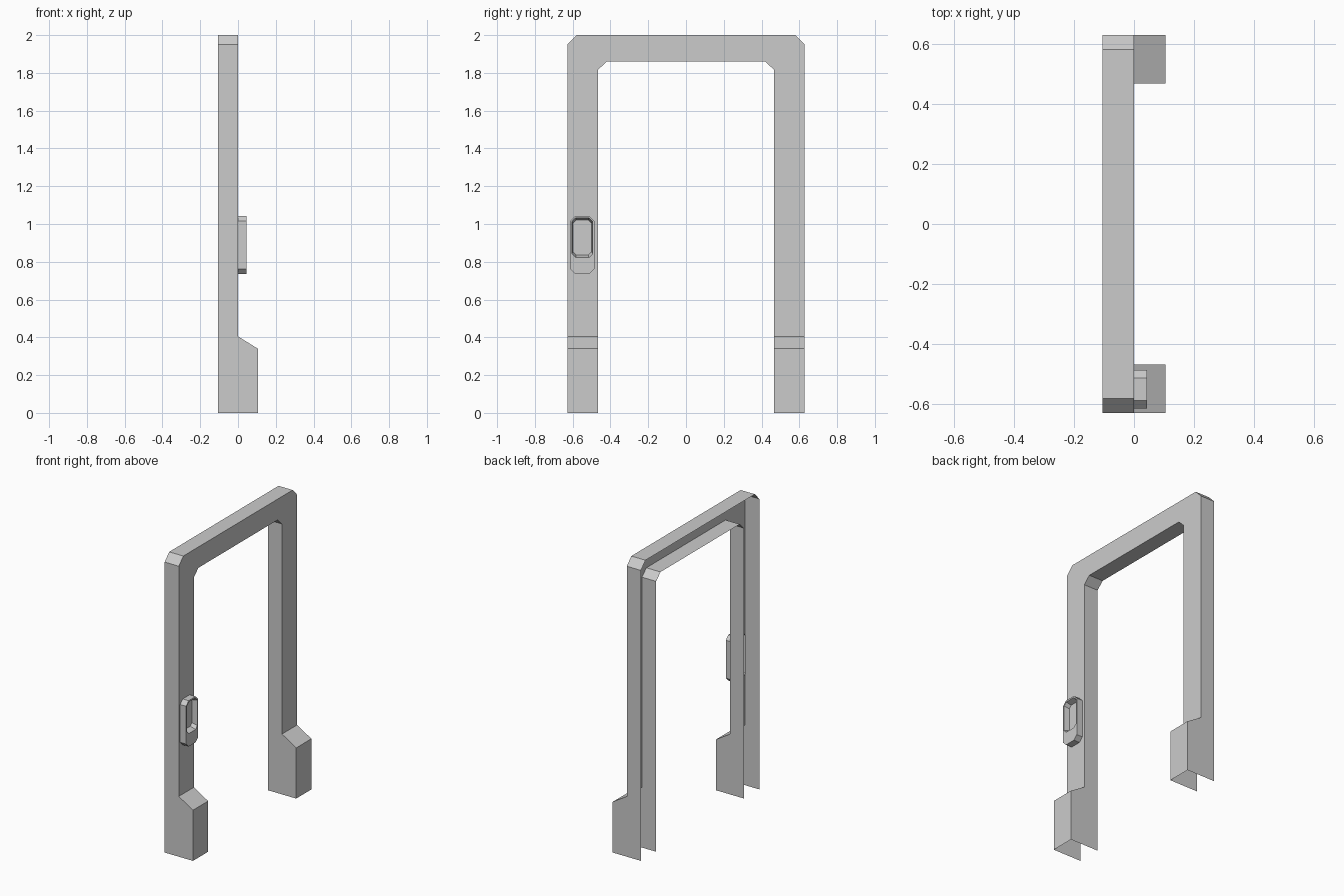
import bpy, bmesh

if "Cube" in bpy.data.objects:
    bpy.data.objects.remove(bpy.data.objects["Cube"])


def make_object(name, build):
    bm = bmesh.new()
    build(bm)
    bmesh.ops.remove_doubles(bm, verts=bm.verts[:], dist=1e-5)
    bmesh.ops.recalc_face_normals(bm, faces=bm.faces[:])
    mesh = bpy.data.meshes.new(name)
    bm.to_mesh(mesh)
    bm.free()
    obj = bpy.data.objects.new(name, mesh)
    bpy.context.collection.objects.link(obj)
    return obj


def bridge(bm, rows, closed=False):
    """Quads between consecutive rows of points."""
    rows = [[bm.verts.new(p) for p in row] for row in rows]
    for a, b in zip(rows, rows[1:]):
        n = len(a)
        for i in range(n if closed else n - 1):
            j = (i + 1) % n
            bm.faces.new((a[i], a[j], b[j], b[i]))
    return rows


# Door frame: open-backed channel swept up one leg, over the top, down the other
def door_frame(bm):
    back = -0.105
    # front x, outer (y, z), inner (y, z)
    half = [(0.105, (0.628, 0), (0.467, 0)),
            (0.105, (0.628, 0.34), (0.467, 0.34)),
            (0, (0.628, 0.405), (0.467, 0.405)),
            (0, (0.628, 1.95), (0.467, 1.815)),
            (0, (0.58, 2.0), (0.42, 1.86))]
    path = [(x, (-o[0], o[1]), (-i[0], i[1])) for x, o, i in half] + half[::-1]
    bridge(bm, [[(back, *o), (x, *o), (x, *i), (back, *i)] for x, o, i in path])


def octagon(x, y0, y1, z0, z1, c):
    return [(x, y0 + c, z0), (x, y1 - c, z0), (x, y1, z0 + c), (x, y1, z1 - c),
            (x, y1 - c, z1), (x, y0 + c, z1), (x, y0, z1 - c), (x, y0, z0 + c)]


# Handle plate: chamfered block with a recessed pocket in its upper part
def handle_plate(bm):
    rows = bridge(bm, [octagon(-0.012, -0.613, -0.485, 0.735, 1.043, 0.027),
                       octagon(0.044, -0.613, -0.485, 0.735, 1.043, 0.027),
                       octagon(0.044, -0.604, -0.494, 0.822, 1.033, 0.02),
                       octagon(0.008, -0.598, -0.5, 0.836, 1.022, 0.017)],
                  closed=True)
    bm.faces.new(rows[-1])


make_object("door_frame", door_frame)
make_object("handle_plate", handle_plate)
